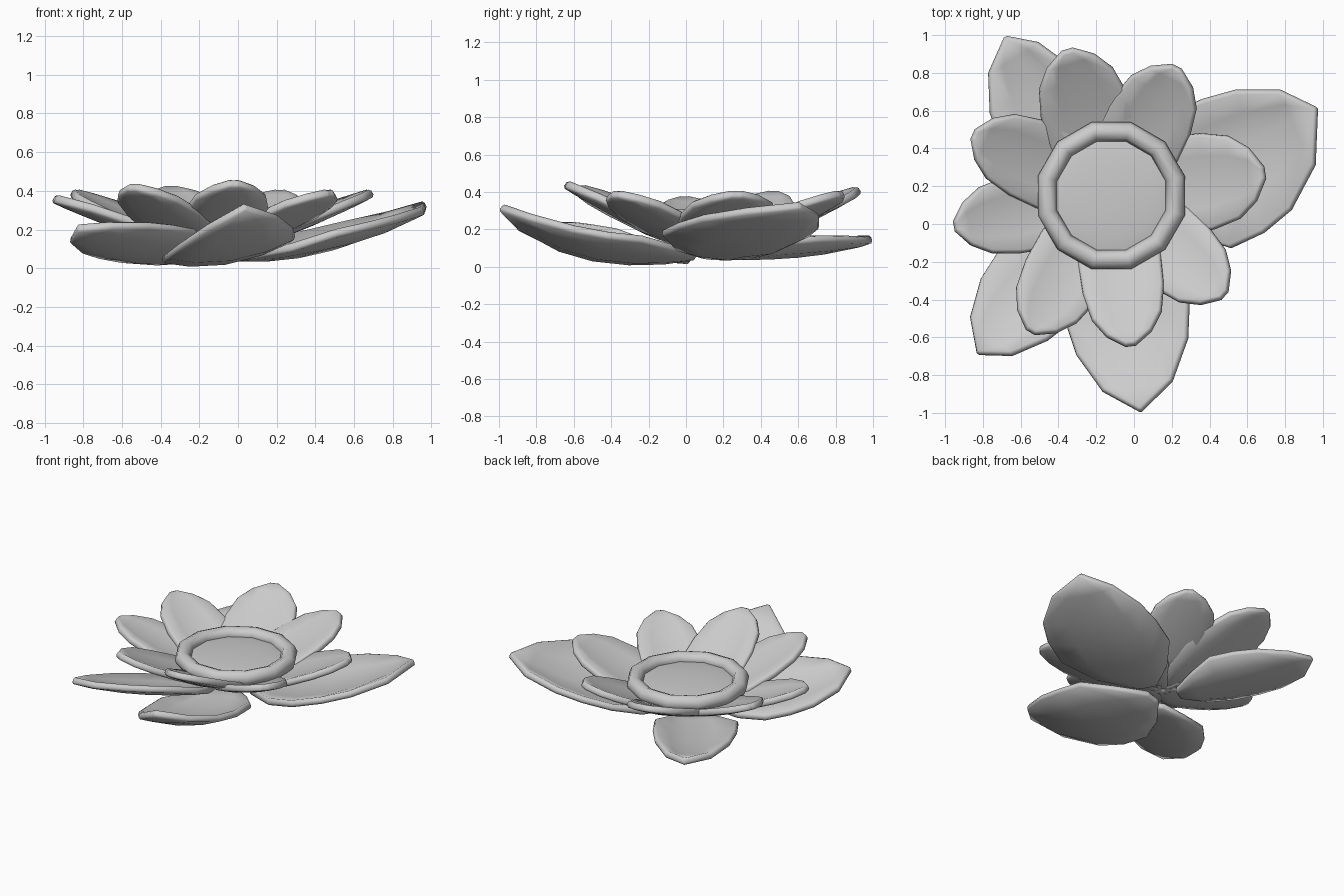
import bpy
import bmesh
from math import radians
from mathutils import Vector

cube = bpy.data.objects.get("Cube")
if cube:
    bpy.data.objects.remove(cube, do_unlink=True)

# One plain grey for the whole flower
grey = bpy.data.materials.new("plain_grey")
grey.use_nodes = True
GREY = (0.6, 0.6, 0.6, 1)
grey.diffuse_color = GREY
grey.node_tree.nodes["Principled BSDF"].inputs["Base Color"].default_value = GREY

CENTRE = Vector((-0.12, 0.15))
PETAL_OUTLINE = [(0, .2), (.2, .8), (.4, 1.08), (.62, 1.05), (.8, .9), (.92, .58), (1, .12)]
LEAF_OUTLINE = [(0, .15), (.15, .65), (.32, 1), (.5, 1), (.67, .9), (.87, .56), (1, 0)]
ACROSS = [-1, -.55, 0, .55, 1]


def finish(obj, name, angle=50):
    obj.name = name
    obj.data.materials.append(grey)
    bpy.ops.object.select_all(action="DESELECT")
    obj.select_set(True)
    bpy.context.view_layer.objects.active = obj
    bpy.ops.object.shade_smooth_by_angle(angle=radians(angle))


def blade(name, outline, base, tip, left, right, low, high, power, cup, roll=0, rise=0):
    """Cupped blade running from base to tip, with its own width on each side."""
    base, axis = Vector(base), Vector(tip) - Vector(base)
    side = Vector((-axis.y, axis.x)).normalized()
    bm = bmesh.new()
    rows = []
    for u, w in outline:
        row = []
        for v in ACROSS:
            xy = base + axis * u + side * (v * w * (left if v > 0 else right))
            s = v * w
            z = low + (high - low) * u ** power + cup * s * s + roll * s + rise * (1 - u) ** 3
            row.append(bm.verts.new((xy.x, xy.y, z)))
        rows.append(row)
    for a, b in zip(rows, rows[1:]):
        for j in range(len(ACROSS) - 1):
            bm.faces.new((a[j], b[j], b[j + 1], a[j + 1]))
    bmesh.ops.remove_doubles(bm, verts=bm.verts, dist=0.001)
    mesh = bpy.data.meshes.new(name)
    bm.to_mesh(mesh)
    bm.free()
    obj = bpy.data.objects.new(name, mesh)
    bpy.context.collection.objects.link(obj)
    solid = obj.modifiers.new("thickness", "SOLIDIFY")
    solid.thickness = 0.045
    solid.offset = -1
    finish(obj, name)
    bevel = obj.modifiers.new("soft_rim", "BEVEL")
    bevel.width = 0.012
    bevel.segments = 1
    bevel.limit_method = "ANGLE"
    bevel.angle_limit = radians(50)


# Eight inner petals: tip x, tip y, tip height, half width
petals = {
    "back_left": (-.35, .91, .43, .22),
    "back": (.22, .82, .41, .21),
    "left_side": (.68, .27, .41, .24),
    "front_left": (.47, -.37, .41, .2),
    "front": (-.02, -.63, .46, .2),
    "front_right": (-.54, -.56, .44, .2),
    "right_side": (-.94, -.01, .38, .19),
    "back_right": (-.84, .47, .41, .2),
}
for place, (x, y, z, half) in petals.items():
    blade("petal_" + place, PETAL_OUTLINE, CENTRE, (x, y), half, half,
          .11, z, 1.4, .03)

# Four large outer leaves underneath
blade("leaf_front", LEAF_OUTLINE, (-.12, .05), (.03, -.98), .33, .32,
      .035, .34, 2.9, .06, .05, .05)
blade("leaf_left", LEAF_OUTLINE, (0, .16), (.96, .61), .29, .47,
      .06, .35, 2, .09, -.02, .02)
blade("leaf_back", LEAF_OUTLINE, (-.2, .2), (-.68, .99), .3, .22,
      .08, .17, 2.8, .08)
blade("leaf_right", LEAF_OUTLINE, (-.2, 0), (-.83, -.68), .24, .28,
      .08, .23, 2.2, .05, .07)

# Flower heart: rounded ring with a shallow domed disc inside
bpy.ops.mesh.primitive_torus_add(major_segments=12, minor_segments=8, major_radius=.35,
                                 minor_radius=.053, location=(*CENTRE, .255),
                                 rotation=(0, 0, radians(15)))
finish(bpy.context.object, "heart_ring", 60)
bpy.ops.mesh.primitive_uv_sphere_add(segments=12, ring_count=8, radius=.34,
                                     location=(*CENTRE, .24), rotation=(0, 0, radians(15)))
disc = bpy.context.object
disc.scale.z = 0.1
finish(disc, "heart_disc", 60)
